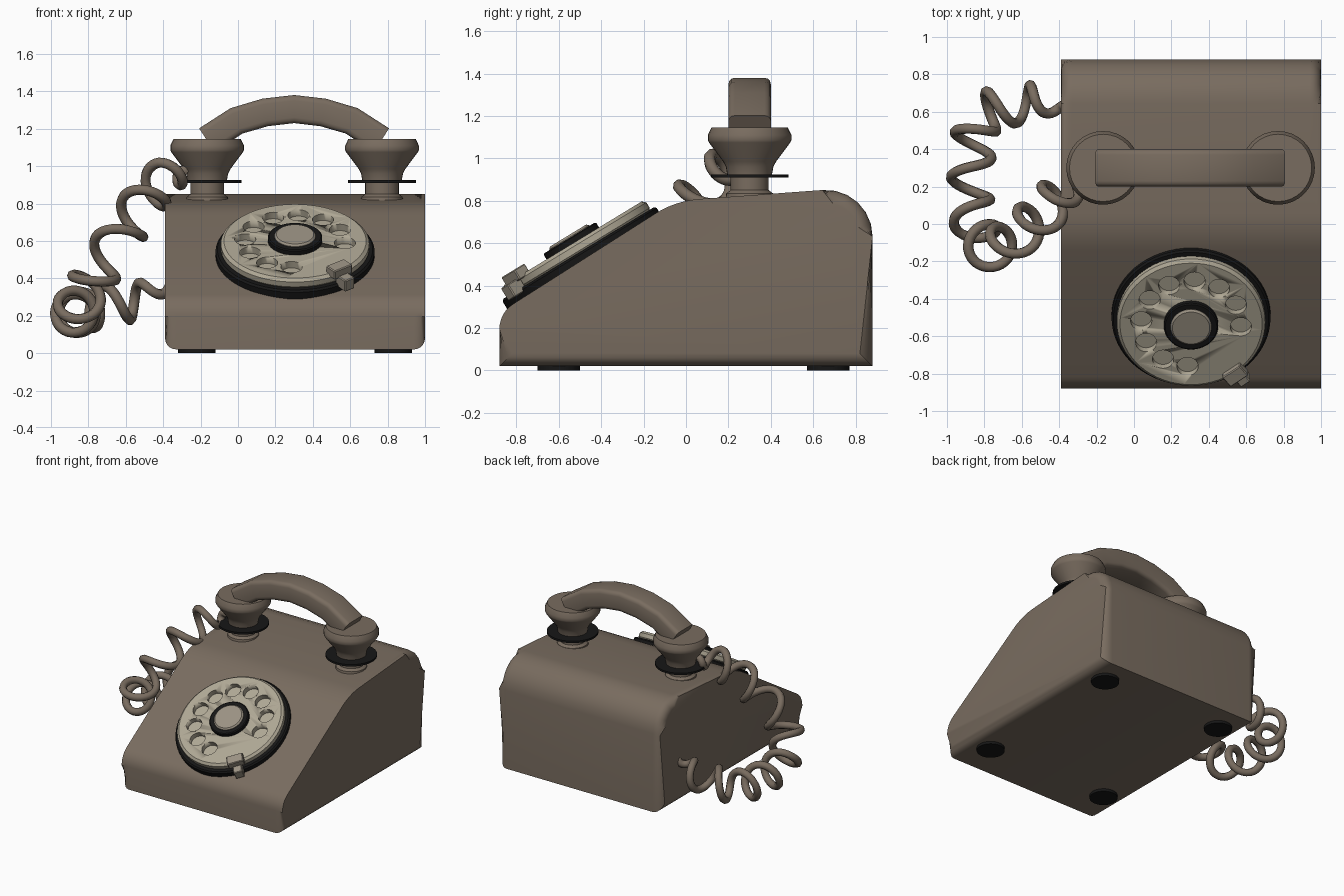
import bpy, bmesh, math
from mathutils import Vector, Matrix

if "Cube" in bpy.data.objects:
    bpy.data.objects.remove(bpy.data.objects["Cube"])


def material(name, rgb):
    m = bpy.data.materials.new(name)
    m.diffuse_color = (*rgb, 1)
    m.use_nodes = True
    m.node_tree.nodes["Principled BSDF"].inputs["Base Color"].default_value = m.diffuse_color
    return m


BROWN = material("brown", (0.19, 0.15, 0.115))
CREAM = material("cream", (0.43, 0.39, 0.30))
TAN = material("tan", (0.33, 0.29, 0.23))
BLACK = material("black", (0.008, 0.008, 0.008))


def finish(bm, name, mat, matrix=Matrix(), angle=35):
    bmesh.ops.recalc_face_normals(bm, faces=bm.faces)
    me = bpy.data.meshes.new(name)
    bm.to_mesh(me)
    bm.free()
    me.materials.append(mat)
    ob = bpy.data.objects.new(name, me)
    bpy.context.collection.objects.link(ob)
    ob.matrix_world = matrix
    bpy.ops.object.select_all(action='DESELECT')
    ob.select_set(True)
    bpy.context.view_layer.objects.active = ob
    bpy.ops.object.shade_smooth_by_angle(angle=math.radians(angle))
    return ob


def skin(bm, rings):
    """Join rings of points into a closed tube with capped ends."""
    vs = [[bm.verts.new(p) for p in ring] for ring in rings]
    n = len(vs[0])
    for a, b in zip(vs, vs[1:]):
        for i in range(n):
            bm.faces.new((a[i], a[(i + 1) % n], b[(i + 1) % n], b[i]))
    return vs, bm.faces.new(vs[0]), bm.faces.new(vs[-1])


def lathe(name, profile, mat, matrix=Matrix(), sides=32):
    bm = bmesh.new()
    turn = [2 * math.pi * i / sides for i in range(sides)]
    skin(bm, [[(r * math.cos(a), r * math.sin(a), z) for a in turn] for r, z in profile])
    return finish(bm, name, mat, matrix)


def rounded(points, steps=6):
    """Round the corners of a polygon given as (a, b, radius)."""
    out = []
    for i, (a, b, r) in enumerate(points):
        p = Vector((a, b))
        if r == 0:
            out.append(p)
            continue
        d0 = (Vector(points[i - 1][:2]) - p).normalized()
        d1 = (Vector(points[(i + 1) % len(points)][:2]) - p).normalized()
        half = d0.angle(d1) / 2
        centre = p + (d0 + d1).normalized() * r / math.sin(half)
        s = p + d0 * r / math.tan(half) - centre
        e = p + d1 * r / math.tan(half) - centre
        sweep = math.pi - 2 * half
        for k in range(steps + 1):
            t = k / steps
            out.append(centre + (s * math.sin((1 - t) * sweep) + e * math.sin(t * sweep)) / math.sin(sweep))
    return out


# Body: side profile extruded across, with rounded side edges
side = rounded([(-0.88, 0.02, 0), (-0.88, 0.272, 0.14), (-0.05, 0.80, 0.45),
                (0.88, 0.868, 0.22), (0.88, 0.02, 0)])
bm = bmesh.new()
_, cap_a, cap_b = skin(bm, [[(x, p.x, p.y) for p in side] for x in (-0.39, 1.0)])
bmesh.ops.bevel(bm, geom=list(cap_a.edges) + list(cap_b.edges), offset=0.06,
                segments=5, profile=0.5, affect='EDGES', clamp_overlap=False)
finish(bm, "body", BROWN)

# Feet
for x in (-0.22, 0.83):
    for y in (-0.6, 0.67):
        lathe("foot", [(0.1, 0), (0.1, 0.03)], BLACK, Matrix.Translation((x, y, 0)))

# Dial: everything sits on the sloping face
DIAL = Matrix.Translation((0.305, -0.495, 0.535)) @ Matrix.Rotation(math.radians(31.3), 4, 'X')
lathe("dial_plate", [(0.425, -0.035), (0.425, 0.012), (0.415, 0.022)], BLACK, DIAL, 64)
wheel = lathe("dial_wheel", [(0.385, 0.015), (0.397, 0.03), (0.397, 0.06), (0.38, 0.075)], CREAM, DIAL, 64)

# Finger holes
bm = bmesh.new()
for i in range(10):
    a = math.radians(-4 + 30 * i)
    pos = Matrix.Translation((0.267 * math.cos(a), 0.267 * math.sin(a), 0.08))
    bmesh.ops.create_cone(bm, cap_ends=True, segments=24, radius1=0.057, radius2=0.057,
                          depth=0.09, matrix=pos)
cutter = finish(bm, "finger_hole_cutter", CREAM, DIAL)
cutter.hide_render = True
bpy.context.view_layer.update()
cut = wheel.modifiers.new("finger_holes", 'BOOLEAN')
cut.operation, cut.solver, cut.object = 'DIFFERENCE', 'EXACT', cutter
bpy.context.view_layer.objects.active = wheel
bpy.ops.object.modifier_apply(modifier=cut.name)
bpy.data.objects.remove(cutter)

# Dial hub
lathe("hub_ring", [(0.145, 0.06), (0.145, 0.1), (0.138, 0.105)], BLACK, DIAL, 40)
lathe("hub", [(0.11, 0.09), (0.11, 0.108), (0.1, 0.118)], TAN, DIAL, 40)

# Finger stop
for name, r, h, size in (("finger_stop", 0.388, 0.085, (0.075, 0.12, 0.055)),
                         ("finger_stop_stem", 0.44, 0.035, (0.085, 0.065, 0.07))):
    m = DIAL @ Matrix.Rotation(math.radians(-52.5), 4, 'Z') @ Matrix.Translation((r, 0, h))
    bm = bmesh.new()
    bmesh.ops.create_cube(bm, size=1, matrix=Matrix.Diagonal((*size, 1)))
    bmesh.ops.bevel(bm, geom=bm.edges[:], offset=0.005, segments=1, affect='EDGES')
    finish(bm, name, TAN, m, 20)

# Cradle posts, rest discs and handset cups
for x in (-0.165, 0.77):
    m = Matrix.Translation((x, 0.3, 0))
    lathe("cradle_post", [(0.115, 0.8), (0.11, 0.835), (0.09, 0.85), (0.09, 0.915)], BROWN, m)
    lathe("cradle_disc", [(0.183, 0.91), (0.183, 0.925)], BLACK, m)
    lathe("handset_cup", [(0.105, 0.92), (0.112, 0.96), (0.125, 0.985), (0.192, 1.075),
                          (0.197, 1.085), (0.197, 1.11), (0.18, 1.145)], BROWN, m)

# Handset grip: rounded section swept along an arch
half = [(0.467, 1.139), (0.308, 1.242), (0.155, 1.287)]
arch = [Vector((0.3 - d, 0, z)) for d, z in half] + [Vector((0.3, 0, 1.305))]
arch += [Vector((0.3 + d, 0, z)) for d, z in reversed(half)]
section = rounded([(-0.1, -0.075, 0.03), (0.1, -0.075, 0.03),
                   (0.1, 0.075, 0.03), (-0.1, 0.075, 0.03)], 3)
rings = []
for i, c in enumerate(arch):
    t = (arch[min(i + 1, 6)] - arch[max(i - 1, 0)]).normalized()
    up = Vector((-t.z, 0, t.x))
    rings.append([c + Vector((0, 0.3 + p.x, 0)) + up * p.y for p in section])
bm = bmesh.new()
skin(bm, rings)
finish(bm, "handset_grip", BROWN)

# Coiled cord: helix wound around a smooth path
path = [Vector(p) for p in ((-0.28, 0.26, 0.97), (-0.42, 0.13, 0.90), (-0.58, -0.02, 0.70),
                            (-0.76, -0.13, 0.42), (-0.86, 0.02, 0.25), (-0.87, 0.3, 0.21),
                            (-0.82, 0.56, 0.23), (-0.6, 0.65, 0.28), (-0.36, 0.62, 0.36))]


def along(t):
    s = t * (len(path) - 1)
    i = min(int(s), len(path) - 2)
    f = s - i
    a, b, c, d = (path[max(0, min(len(path) - 1, i + k))] for k in (-1, 0, 1, 2))
    return 0.5 * (2 * b + (c - a) * f + (2 * a - 5 * b + 4 * c - d) * f * f
                  + (3 * b - a - 3 * c + d) * f ** 3)


COUNT, TURNS = 320, 10
normal = Vector((0, 0, 1))
pts = []
for i in range(COUNT + 1):
    t = i / COUNT
    tangent = (along(min(t + 0.004, 1)) - along(max(t - 0.004, 0))).normalized()
    normal = (normal - tangent * normal.dot(tangent)).normalized()
    a = 2 * math.pi * TURNS * t
    r = 0.105 * min(1, t / 0.1, (1 - t) / 0.12)
    pts.append(along(t) + r * (normal * math.cos(a) + tangent.cross(normal) * math.sin(a)))
cu = bpy.data.curves.new("cord", 'CURVE')
cu.dimensions = '3D'
cu.bevel_depth, cu.bevel_resolution, cu.use_fill_caps = 0.028, 2, True
sp = cu.splines.new('POLY')
sp.points.add(COUNT)
for q, p in zip(sp.points, pts):
    q.co = (*p, 1)
sp.use_smooth = True
cu.materials.append(BROWN)
bpy.context.collection.objects.link(bpy.data.objects.new("cord", cu))
